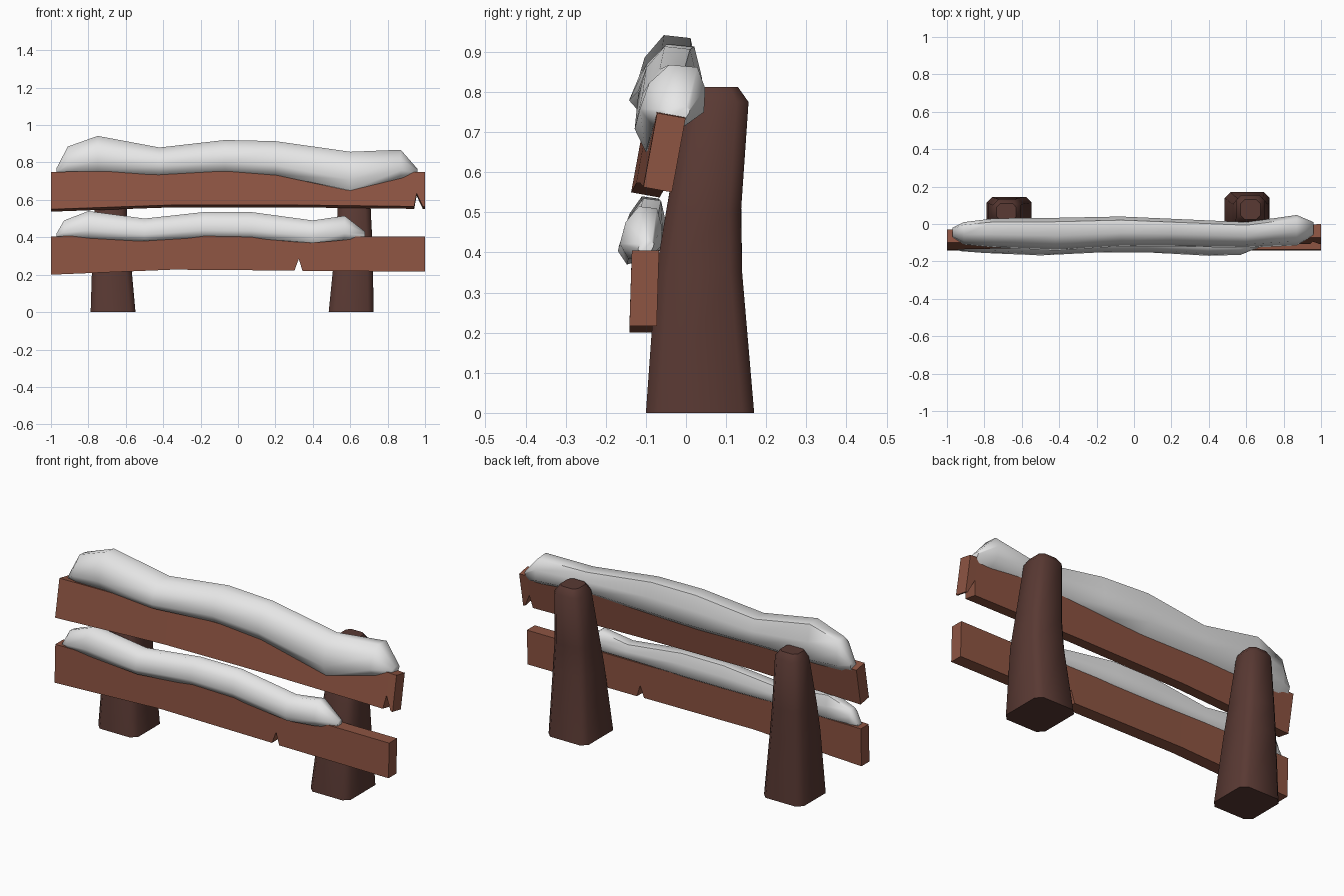
import bpy, math


def material(name, col):
    m = bpy.data.materials.new(name)
    m.diffuse_color = (*col, 1)
    return m


PLANK = material("reddish plank wood", (0.27, 0.09, 0.055))
POST = material("dark post wood", (0.10, 0.041, 0.033))
SNOW = material("snow white", (0.80, 0.80, 0.80))


def loft(name, rings, mat, smooth=None):
    """Skin a list of equal-length rings and cap both ends."""
    n = len(rings[0])
    verts = [p for r in rings for p in r]
    faces = [tuple(range(n)), tuple(range(len(verts) - n, len(verts)))[::-1]]
    for i in range(len(rings) - 1):
        for j in range(n):
            k = (j + 1) % n
            faces.append((i * n + j, (i + 1) * n + j, (i + 1) * n + k, i * n + k))
    me = bpy.data.meshes.new(name)
    me.from_pydata(verts, [], faces)
    ob = bpy.data.objects.new(name, me)
    bpy.context.collection.objects.link(ob)
    me.materials.append(mat)
    bpy.ops.object.select_all(action='DESELECT')
    ob.select_set(True)
    bpy.context.view_layer.objects.active = ob
    bpy.ops.object.mode_set(mode='EDIT')
    bpy.ops.mesh.select_all(action='SELECT')
    bpy.ops.mesh.normals_make_consistent(inside=False)
    bpy.ops.object.mode_set(mode='OBJECT')
    if smooth:
        bpy.ops.object.shade_smooth_by_angle(angle=math.radians(smooth))
    return ob


# Posts: tapered, leaning, with chamfered corners
def post(name, levels):
    rings = []
    for z, x0, x1, y0, y1, c in levels:
        rings.append([(x0 + c, y0, z), (x1 - c, y0, z), (x1, y0 + c, z), (x1, y1 - c, z),
                      (x1 - c, y1, z), (x0 + c, y1, z), (x0, y1 - c, z), (x0, y0 + c, z)])
    loft(name, rings, POST, 50)


post("right_post", [(0, 0.485, 0.725, -0.10, 0.17, 0.03),
                    (0.35, 0.52, 0.72, -0.075, 0.14, 0.03),
                    (0.50, 0.53, 0.712, -0.05, 0.137, 0.03),
                    (0.775, 0.545, 0.70, 0.0, 0.156, 0.03),
                    (0.812, 0.57, 0.675, 0.025, 0.13, 0.02)])
post("left_post", [(0, -0.788, -0.548, -0.10, 0.145, 0.03),
                   (0.35, -0.777, -0.58, -0.07, 0.14, 0.03),
                   (0.50, -0.77, -0.592, -0.05, 0.138, 0.03),
                   (0.765, -0.755, -0.605, -0.005, 0.132, 0.03),
                   (0.80, -0.735, -0.63, 0.02, 0.11, 0.02)])


# Planks: stations (x, bottom, top); raised bottoms make the split notches
def plank(name, stations, y_left, y_right, lean, depth, drop):
    rings = []
    for x, zb, zt in stations:
        y = y_left + (y_right - y_left) * (x + 1) / 2
        yb = y - lean * (zt - zb) / 0.19
        rings.append([(x, y, zt), (x, y + depth, zt - drop),
                      (x, yb + depth, zb - drop), (x, yb, zb)])
    loft(name, rings, PLANK)


plank("upper_plank", [(-1, 0.55, 0.75), (-0.35, 0.573, 0.753), (0.3, 0.573, 0.75),
                      (0.942, 0.565, 0.75), (0.955, 0.635, 0.75),
                      (0.988, 0.565, 0.748), (1, 0.563, 0.748)],
      -0.10, -0.072, 0.035, 0.071, 0.013)
plank("lower_plank", [(-1, 0.20, 0.405), (-0.35, 0.227, 0.41), (0.302, 0.222, 0.405),
                      (0.325, 0.285, 0.405), (0.345, 0.22, 0.405), (1, 0.217, 0.405)],
      -0.135, -0.135, 0.006, 0.068, 0)


# Snow: stations (x, front y, back y, front lip z, top z)
def snow(name, stations, back_z, tuck):
    rings = []
    for x, f, b, lo, hi in stations:
        c, h = b - f, hi - lo
        bz = min(back_z, hi - 0.01)
        rings.append([(x, y, z) for y, z in (
            (f + 0.2 * c, lo), (f, lo + 0.28 * h), (f + 0.14 * c, lo + 0.7 * h),
            (f + 0.45 * c, hi), (b - 0.12 * c, hi - 0.04 * h),
            (b, (bz + hi) / 2), (b - 0.02 * c, bz),
            (b - 0.4 * c, bz - tuck))])
    loft(name, rings, SNOW, 60)


snow("upper_snow", [(-0.97, -0.07, -0.02, 0.74, 0.77), (-0.91, -0.11, 0.01, 0.75, 0.885),
                    (-0.75, -0.125, 0.03, 0.755, 0.942), (-0.42, -0.142, 0.033, 0.74, 0.88),
                    (-0.07, -0.12, 0.04, 0.755, 0.92), (0.2, -0.12, 0.028, 0.735, 0.914),
                    (0.6, -0.128, 0.01, 0.65, 0.857), (0.87, -0.115, 0.048, 0.715, 0.868),
                    (0.96, -0.06, 0.01, 0.735, 0.765)], 0.75, 0.045)
snow("lower_snow", [(-0.97, -0.12, -0.08, 0.40, 0.42), (-0.93, -0.145, -0.065, 0.40, 0.49),
                    (-0.8, -0.155, -0.055, 0.395, 0.54), (-0.5, -0.168, -0.055, 0.38, 0.50),
                    (-0.18, -0.152, -0.05, 0.40, 0.535), (0.07, -0.152, -0.05, 0.395, 0.535),
                    (0.4, -0.17, -0.058, 0.37, 0.49), (0.57, -0.165, -0.06, 0.385, 0.515),
                    (0.68, -0.12, -0.08, 0.40, 0.43)], 0.415, 0.03)
